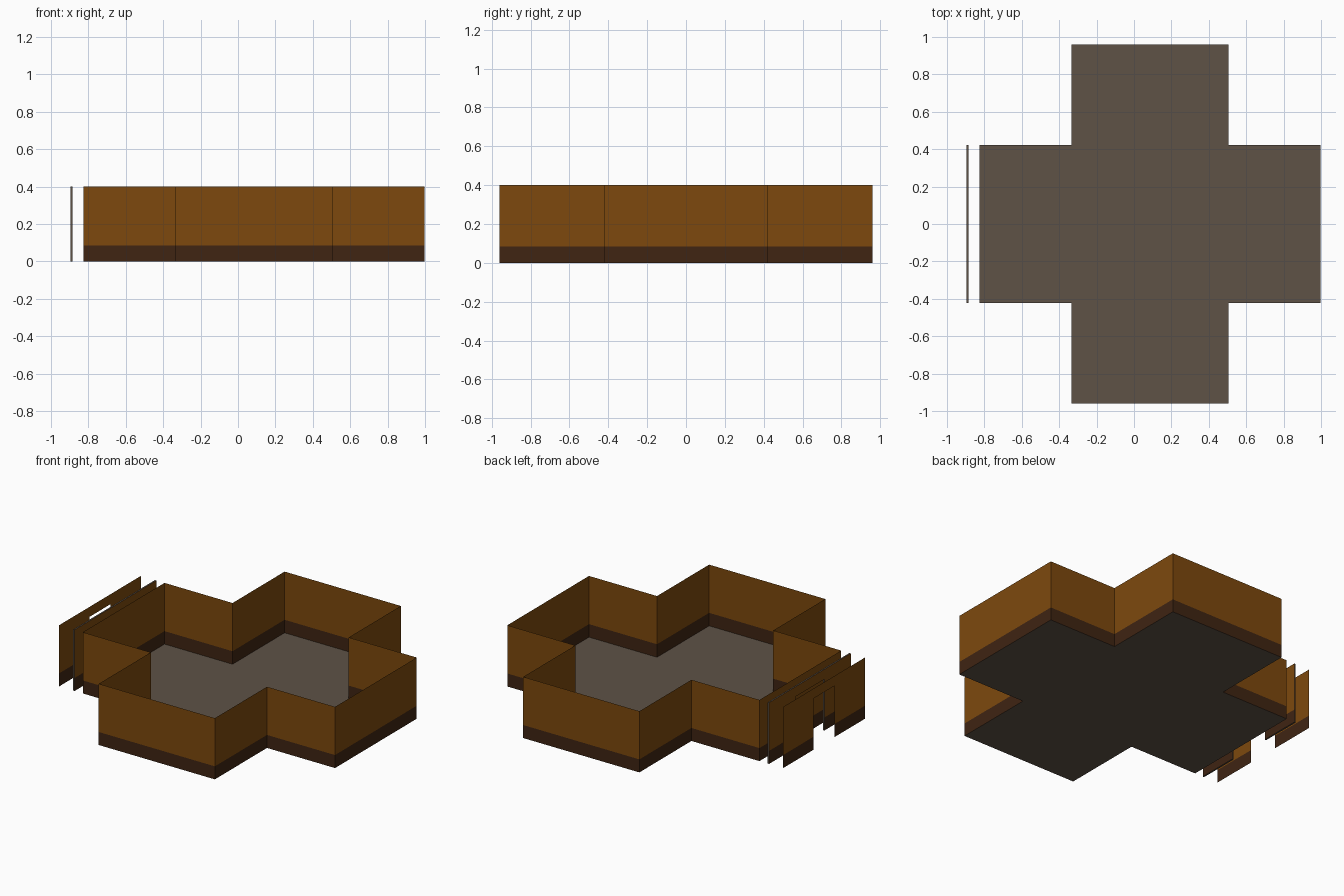
import bpy, bmesh

if "Cube" in bpy.data.objects:
    bpy.data.objects.remove(bpy.data.objects["Cube"])

H, BASE = 0.40, 0.085      # wall height, skirting height
DOOR_TOP = 0.335


def material(name, rgb):
    m = bpy.data.materials.new(name)
    m.diffuse_color = (*rgb, 1)
    m.use_nodes = True
    m.node_tree.nodes["Principled BSDF"].inputs["Base Color"].default_value = m.diffuse_color
    return m


WOOD = material("wood_brown", (0.205, 0.066, 0.004))
SKIRT = material("dark_skirting", (0.050, 0.018, 0.006))
STONE = material("floor_grey_brown", (0.112, 0.084, 0.062))


def make_object(name, bm):
    mesh = bpy.data.meshes.new(name)
    bm.to_mesh(mesh)
    bm.free()
    for m in (WOOD, SKIRT, STONE):
        mesh.materials.append(m)
    ob = bpy.data.objects.new(name, mesh)
    bpy.context.collection.objects.link(ob)
    return ob


def strip(bm, a, b, z0, z1, mat):
    """Upright rectangle between two plan points."""
    f = bm.faces.new([bm.verts.new((*p, z)) for p, z in
                      ((a, z0), (b, z0), (b, z1), (a, z1))])
    f.material_index = mat


# plan outline of the cross shaped room, anticlockwise
L, R, A, B, W, E = -0.827, 0.997, -0.335, 0.505, 0.422, 0.96
plan = [(L, -W), (A, -W), (A, -E), (B, -E), (B, -W), (R, -W),
        (R, W), (B, W), (B, E), (A, E), (A, W), (L, W)]

# floor
bm = bmesh.new()
bm.faces.new([bm.verts.new((x, y, 0)) for x, y in plan]).material_index = 2
make_object("floor", bm)

# room walls with dark skirting
bm = bmesh.new()
for a, b in zip(plan, plan[1:] + plan[:1]):
    strip(bm, a, b, 0, BASE, 1)
    strip(bm, a, b, BASE, H, 0)
bmesh.ops.remove_doubles(bm, verts=bm.verts[:], dist=1e-4)
make_object("room_walls", bm)


def door_panel(name, x, half_door, thickness=0):
    """Loose wall panel with a doorway; grey edges when it has thickness."""
    bm = bmesh.new()
    d, t = half_door, thickness / 2
    for px in ((x - t, x + t) if t else (x,)):
        for y0, y1 in ((-W, -d), (d, W)):
            strip(bm, (px, y0), (px, y1), 0, BASE, 1)
            strip(bm, (px, y0), (px, y1), BASE, H, 0)
        strip(bm, (px, -d), (px, d), DOOR_TOP, H, 0)
    if t:
        # rim following the panel outline round the doorway
        rim = [(-W, 0), (-d, 0), (-d, DOOR_TOP), (d, DOOR_TOP),
               (d, 0), (W, 0), (W, H), (-W, H)]
        for (y0, z0), (y1, z1) in zip(rim, rim[1:] + rim[:1]):
            f = bm.faces.new([bm.verts.new(p) for p in (
                (x - t, y0, z0), (x + t, y0, z0), (x + t, y1, z1), (x - t, y1, z1))])
            f.material_index = 2
        bmesh.ops.remove_doubles(bm, verts=bm.verts[:], dist=1e-4)
        bmesh.ops.recalc_face_normals(bm, faces=bm.faces[:])
    make_object(name, bm)


# spare wall panels beside the room
door_panel("outer_door_panel", -0.998, 0.11)
door_panel("inner_door_panel", -0.891, 0.15, 0.01)
